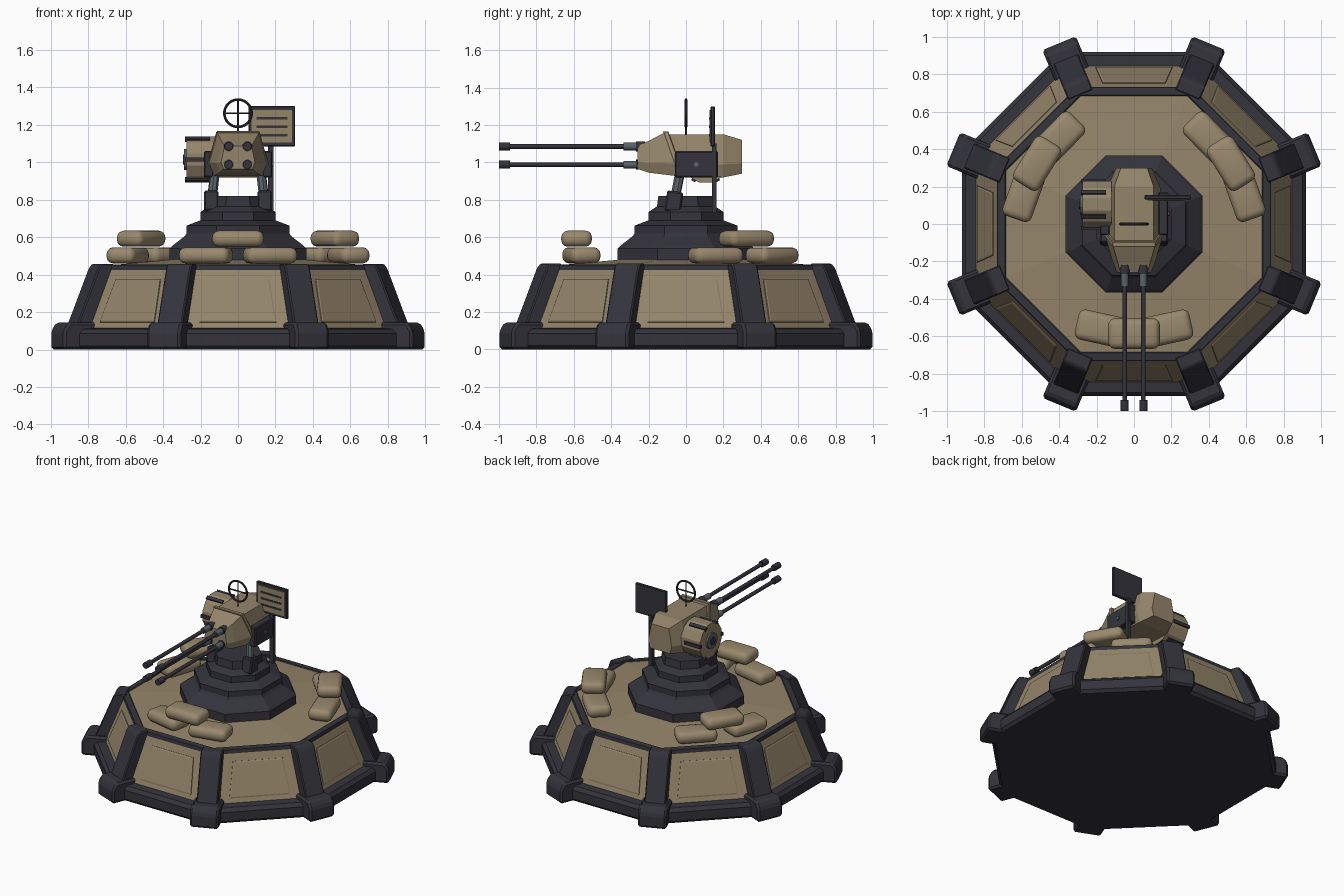
import bpy, bmesh, math
from mathutils import Matrix, Vector

if "Cube" in bpy.data.objects:
    bpy.data.objects.remove(bpy.data.objects["Cube"])

def material(name, rgb):
    m = bpy.data.materials.new(name)
    m.diffuse_color = (*rgb, 1)
    m.use_nodes = True
    m.node_tree.nodes["Principled BSDF"].inputs["Base Color"].default_value = m.diffuse_color
    return m

TAN = material("sand_paint", (0.30, 0.235, 0.145))
DARK = material("dark_metal", (0.033, 0.033, 0.044))
STEEL = material("blue_grey_steel", (0.10, 0.125, 0.14))
BAG = material("sandbag_cloth", (0.32, 0.25, 0.155))
T8 = math.pi / 8

def make(name, verts, faces, mat, bevel=0, segments=1, matrix=None):
    me = bpy.data.meshes.new(name)
    me.from_pydata([tuple(v) for v in verts], [], faces)
    bm = bmesh.new()
    bm.from_mesh(me)
    bmesh.ops.recalc_face_normals(bm, faces=bm.faces)
    if bevel:
        bmesh.ops.bevel(bm, geom=bm.edges[:], offset=bevel, segments=segments,
                        profile=0.5, affect='EDGES')
    bm.to_mesh(me)
    bm.free()
    me.materials.append(mat)
    ob = bpy.data.objects.new(name, me)
    bpy.context.collection.objects.link(ob)
    if matrix:
        ob.matrix_world = matrix
    return ob

def loft(name, rings, mat, **kw):
    """Skin a list of equal-length rings and cap both ends."""
    n = len(rings[0])
    verts = [p for r in rings for p in r]
    faces = [(k*n + i, k*n + (i+1) % n, (k+1)*n + (i+1) % n, (k+1)*n + i)
             for k in range(len(rings) - 1) for i in range(n)]
    faces += [tuple(range(n)), tuple(range(len(verts) - n, len(verts)))]
    return make(name, verts, faces, mat, **kw)

def box(name, x, y, z, mat, **kw):
    return loft(name, [[(x[0], y[0], h), (x[1], y[0], h), (x[1], y[1], h), (x[0], y[1], h)]
                       for h in z], mat, **kw)

def octagon(apothem, z):
    r = apothem / math.cos(T8)
    return [(r*math.cos(T8*(2*i+1)), r*math.sin(T8*(2*i+1)), z) for i in range(8)]

def rod(name, a, b, r, mat, sides=12):
    a, b = Vector(a), Vector(b)
    q = (b - a).to_track_quat('Z', 'Y')
    ring = [q @ Vector((r*math.cos(2*math.pi*(i+.5)/sides), r*math.sin(2*math.pi*(i+.5)/sides), 0))
            for i in range(sides)]
    return loft(name, [[a + p for p in ring], [b + p for p in ring]], mat)

def smooth(ob, angle=40):
    bpy.ops.object.select_all(action='DESELECT')
    bpy.context.view_layer.objects.active = ob
    ob.select_set(True)
    bpy.ops.object.shade_smooth_by_angle(angle=math.radians(angle))

# Octagonal bunker: dark skirt, tan walls, dark rim, tan sloping deck
base = loft("bunker_base", [octagon(a, z) for a, z in (
    (.90, 0), (.92, .02), (.92, .085), (.90, .11), (.845, .115), (.733, .425),
    (.73, .452), (.69, .455), (.685, .45), (.30, .485))], DARK)
base.data.materials.append(TAN)
for p in base.data.polygons:
    c = p.center
    wall = .2 < c.z < .35
    deck = c.z > .456 and p.normal.z > .9
    p.material_index = 1 if wall or deck else 0

# Raised plates on the eight walls
def wall_point(x, z, out):
    return (x, -(.845 - (z - .115) * .112 / .31) - out * .94, z + out * .34)

for k in range(8):
    rings = []
    for inset, out in ((0, -.005), (0, .006), (.008, .009)):
        rings.append([wall_point(x, z, out) for x, z in (
            (-.205 + inset, .145 + inset), (.205 - inset, .145 + inset),
            (.168 - inset, .375 - inset), (-.168 + inset, .375 - inset))])
    loft("wall_plate", rings, TAN, matrix=Matrix.Rotation(k*math.pi/4, 4, 'Z'))

# Corner buttresses and feet
pillar = [(.78, .08), (.965, .08), (.955, .14), (.835, .435), (.815, .458), (.745, .458)]
foot = [(.84, 0), (1.045, 0), (1.045, .10), (1.015, .145), (.84, .145)]
for k in range(8):
    turn = Matrix.Rotation(T8*(2*k+1), 4, 'Z')
    loft("corner_pillar", [[(r, s, z) for r, z in pillar] for s in (-.072, .072)],
         DARK, bevel=.007, matrix=turn)
    loft("corner_foot", [[(r, s, z) for r, z in foot] for s in (-.097, .097)],
         DARK, bevel=.014, matrix=turn)

# Stepped pedestal
loft("pedestal", [octagon(a, z) for a, z in (
    (.365, .46), (.365, .54), (.35, .555), (.285, .605), (.275, .62), (.275, .662),
    (.20, .69), (.20, .735), (.155, .765), (.148, .82))], DARK)

# Three sandbag stacks
def sandbag(angle, radius, z, twist=0):
    m = (Matrix.Rotation(angle, 4, 'Z') @ Matrix.Translation((radius, 0, z))
         @ Matrix.Rotation(twist, 4, 'Z'))
    ob = box("sandbag", (-.082, .082), (-.138, .138), (-.043, .043), BAG,
             bevel=.036, segments=3, matrix=m)
    smooth(ob, 50)

for deg, rad in ((-90, .585), (32, .61), (148, .61)):
    a = math.radians(deg)
    for s in (-1, 1):
        sandbag(a + s*math.radians(17), rad, .503, -s*.08)
    sandbag(a, rad, .592)

# Gun housing: hexagonal sections along y, leaning with height by shear
def section(y, wt, wb, zb, zt, shear=0):
    zm = zb + (zt - zb) * .3
    pts = [(-wb*.85, zb), (wb*.85, zb), (wb, zm), (wt, zt), (-wt, zt), (-wb, zm)]
    return [(x, y + shear*(1.04 - z), z) for x, z in pts]

loft("gun_housing", [section(-.06, .105, .148, .928, 1.15, .3),
                     section(.20, .105, .14, .92, 1.15),
                     section(.30, .07, .095, .94, 1.12)], TAN)
loft("nose_shield", [section(-.26, .072, .09, .965, 1.087),
                     section(-.20, .088, .115, .945, 1.115),
                     section(-.075, .112, .155, .925, 1.158, .35)], TAN)
loft("housing_collar", [section(-.08, .115, .162, .918, 1.166, .35),
                        section(-.05, .115, .162, .918, 1.166, .35)], TAN, bevel=.004)

# Four barrels with sleeves and muzzles
for x in (-.05, .05):
    for z in (.988, 1.085):
        for name, y0, y1, r, mat in (("barrel_socket", -.22, -.267, .027, DARK),
                                     ("barrel_sleeve", -.22, -.335, .021, STEEL),
                                     ("barrel", -.33, -.95, .013, DARK),
                                     ("muzzle", -.94, -1.0, .022, DARK)):
            smooth(rod(name, (x, y0, z), (x, y1, z), r, mat))

# Ammunition drum with clips and hub
cy, cz = .105, 1.015
rod("ammo_drum", (-.275, cy, cz), (-.12, cy, cz), .128, TAN, 12)
rod("drum_hub", (-.288, cy, cz), (-.27, cy, cz), .058, STEEL, 12)
rod("drum_hub_cap", (-.294, cy, cz), (-.28, cy, cz), .028, DARK, 8)
for k in range(6):
    m = Matrix.Translation((0, cy, cz)) @ Matrix.Rotation(math.pi/6 + k*math.pi/3, 4, 'X')
    box("drum_clip", (-.282, -.15), (-.012, .012), (.115, .134), DARK, matrix=m)

# Cradle plates, struts and strut feet on both sides
box("right_cradle", (.13, .182), (-.06, .17), (.92, 1.06), DARK, bevel=.006)
rod("cradle_bolt", (.18, .055, .99), (.19, .055, .99), .014, STEEL, 8)
box("left_cradle", (-.182, -.13), (-.06, .12), (.92, 1.06), DARK, bevel=.006)
for s in (-1, 1):
    rod("support_strut", (s*.14, -.06, .80), (s*.122, -.03, .955), .026, STEEL, 8)
    lean = Matrix.Translation((s*.143, -.065, .79)) @ Matrix.Rotation(-.14, 4, 'X')
    box("strut_foot", (-.038, .038), (-.043, .043), (-.055, .055), DARK,
        bevel=.008, matrix=lean)

# Ring sight
bpy.ops.mesh.primitive_torus_add(major_segments=32, minor_segments=8, major_radius=.073,
                                 minor_radius=.007, location=(0, 0, 1.262),
                                 rotation=(math.pi/2, 0, 0))
ring = bpy.context.object
ring.name = "ring_sight"
ring.data.materials.append(DARK)
smooth(ring)
rod("sight_stem", (0, 0, 1.14), (0, 0, 1.33), .005, DARK, 8)
rod("sight_crossbar", (-.07, 0, 1.262), (.07, 0, 1.262), .005, DARK, 8)

# Display board on its post
box("board_post", (.16, .19), (.138, .162), (.73, 1.10), DARK)
box("board_frame", (.055, .305), (.132, .154), (1.085, 1.30), DARK, bevel=.004)
box("board_face", (.072, .288), (.126, .133), (1.105, 1.28), TAN)
for z in (1.235, 1.19, 1.145):
    box("board_stripe", (.098, .265), (.122, .128), (z - .006, z + .006), DARK)
